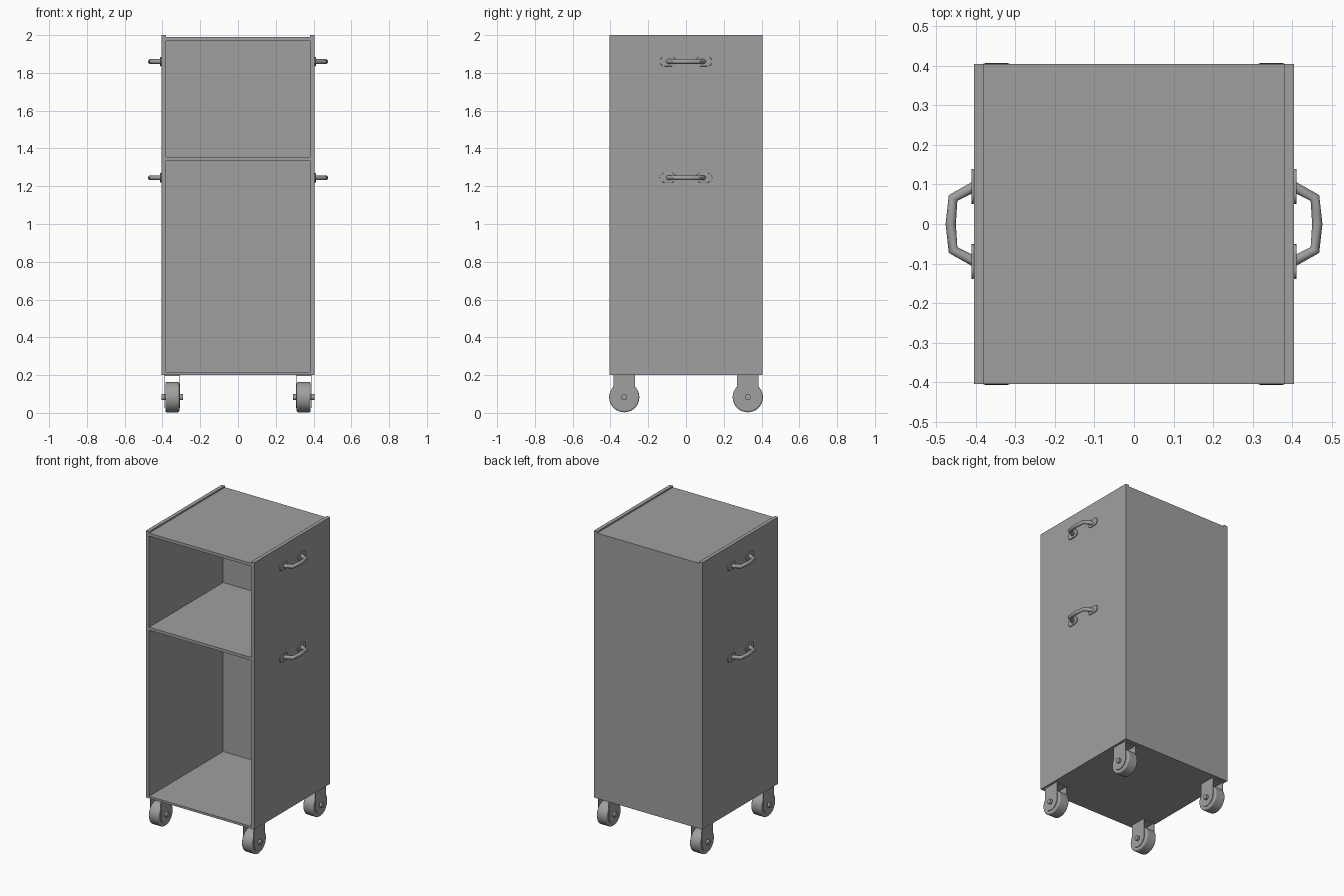
import bpy, bmesh, math
from mathutils import Matrix, Vector

cube = bpy.data.objects.get("Cube")
if cube:
    bpy.data.objects.remove(cube, do_unlink=True)

grey = bpy.data.materials.new("neutral grey")
grey.use_nodes = True
GREY = (0.35, 0.35, 0.35, 1)
grey.diffuse_color = GREY
grey.node_tree.nodes["Principled BSDF"].inputs["Base Color"].default_value = GREY


def finish(name, bm, smooth=False, bevel=0):
    bmesh.ops.recalc_face_normals(bm, faces=bm.faces)
    mesh = bpy.data.meshes.new(name)
    bm.to_mesh(mesh)
    bm.free()
    mesh.materials.append(grey)
    ob = bpy.data.objects.new(name, mesh)
    bpy.context.collection.objects.link(ob)
    if bevel:
        mod = ob.modifiers.new("rounded rim", 'BEVEL')
        mod.width, mod.segments, mod.limit_method = bevel, 3, 'ANGLE'
    if smooth:
        bpy.ops.object.select_all(action='DESELECT')
        ob.select_set(True)
        bpy.context.view_layer.objects.active = ob
        bpy.ops.object.shade_smooth_by_angle(angle=math.radians(35))
    return ob


def box(name, x0, x1, y0, y1, z0, z1):
    bm = bmesh.new()
    size = Matrix.Diagonal((x1 - x0, y1 - y0, z1 - z0, 1))
    centre = Matrix.Translation(((x0 + x1) / 2, (y0 + y1) / 2, (z0 + z1) / 2))
    bmesh.ops.create_cube(bm, size=1, matrix=centre @ size)
    return finish(name, bm)


def prism_x(name, outline, x0, x1, smooth=True, bevel=0):
    """Extrude a (y, z) outline along x."""
    bm = bmesh.new()
    face = bm.faces.new([bm.verts.new((x0, y, z)) for y, z in outline])
    new = bmesh.ops.extrude_face_region(bm, geom=[face])["geom"]
    verts = [v for v in new if isinstance(v, bmesh.types.BMVert)]
    bmesh.ops.translate(bm, verts=verts, vec=(x1 - x0, 0, 0))
    return finish(name, bm, smooth, bevel)


def arc(y, z, r, start, end, n):
    angles = [math.radians(start + (end - start) * i / n) for i in range(n + 1)]
    return [(y + r * math.cos(a), z + r * math.sin(a)) for a in angles]


def circle(y, z, r, n):
    return arc(y, z, r, 0, 360, n)[:-1]


# Cabinet carcass: the sides stand slightly above the top
H, IN = 0.405, 0.38
BASE, TOP = 0.2, 1.99
box("left_side_panel", IN, H, -H, H, BASE, 2)
box("right_side_panel", -H, -IN, -H, H, BASE, 2)
box("back_panel", -IN, IN, 0.385, H, BASE, TOP)
for name, z0, z1 in (("bottom_panel", BASE, 0.215),
                     ("middle_shelf", 1.335, 1.355),
                     ("top_panel", 1.97, TOP)):
    box(name, -IN, IN, -H, 0.385, z0, z1)


# Casters: wheel, axle, and a fork of two round-ended cheeks under a plate
def caster(tag, cx, cy):
    cz = 0.083
    prism_x(tag + "_wheel", circle(cy, cz, 0.08, 40), cx - 0.037, cx + 0.037, True, 0.008)
    prism_x(tag + "_axle", circle(cy, cz, 0.016, 16), cx - 0.056, cx + 0.056)
    cheek = [(cy + 0.057, BASE), (cy - 0.057, BASE)] + arc(cy, cz, 0.057, 180, 360, 16)
    for side, x in (("inner", -0.0395), ("outer", 0.0395)):
        prism_x(f"{tag}_{side}_fork", cheek, cx + x - 0.002, cx + x + 0.002)
    box(tag + "_fork_plate", cx - 0.041, cx + 0.041, cy - 0.057, cy + 0.057, BASE - 0.006, BASE)


# Handles: bent tube on two oval mounting plates
def handle(tag, side, z):
    for end, y in (("front", -0.095), ("back", 0.095)):
        oval = arc(y + 0.019, z, 0.025, -90, 90, 10) + arc(y - 0.019, z, 0.025, 90, 270, 10)
        prism_x(f"{tag}_{end}_plate", oval, side * H, side * (H + 0.007), True, 0.002)
    curve = bpy.data.curves.new(tag + "_grip", 'CURVE')
    curve.dimensions = '3D'
    curve.bevel_depth, curve.bevel_resolution = 0.013, 3
    curve.use_fill_caps = True
    path = [(0.4, -0.097), (0.458, -0.066), (0.464, 0), (0.458, 0.066), (0.4, 0.097)]
    spline = curve.splines.new('POLY')
    spline.points.add(len(path) - 1)
    for point, (x, y) in zip(spline.points, path):
        point.co = (side * x, y, z, 1)
    curve.materials.append(grey)
    ob = bpy.data.objects.new(tag + "_grip", curve)
    bpy.context.collection.objects.link(ob)
    bpy.ops.object.select_all(action='DESELECT')
    ob.select_set(True)
    bpy.context.view_layer.objects.active = ob
    bpy.ops.object.convert(target='MESH')
    bpy.ops.object.shade_smooth_by_angle(angle=math.radians(50))


for side_name, side in (("left", 1), ("right", -1)):
    for end_name, end in (("front", -1), ("back", 1)):
        caster(f"{end_name}_{side_name}", side * 0.348, end * 0.327)
    for level, z in (("upper", 1.86), ("lower", 1.245)):
        handle(f"{level}_{side_name}_handle", side, z)
